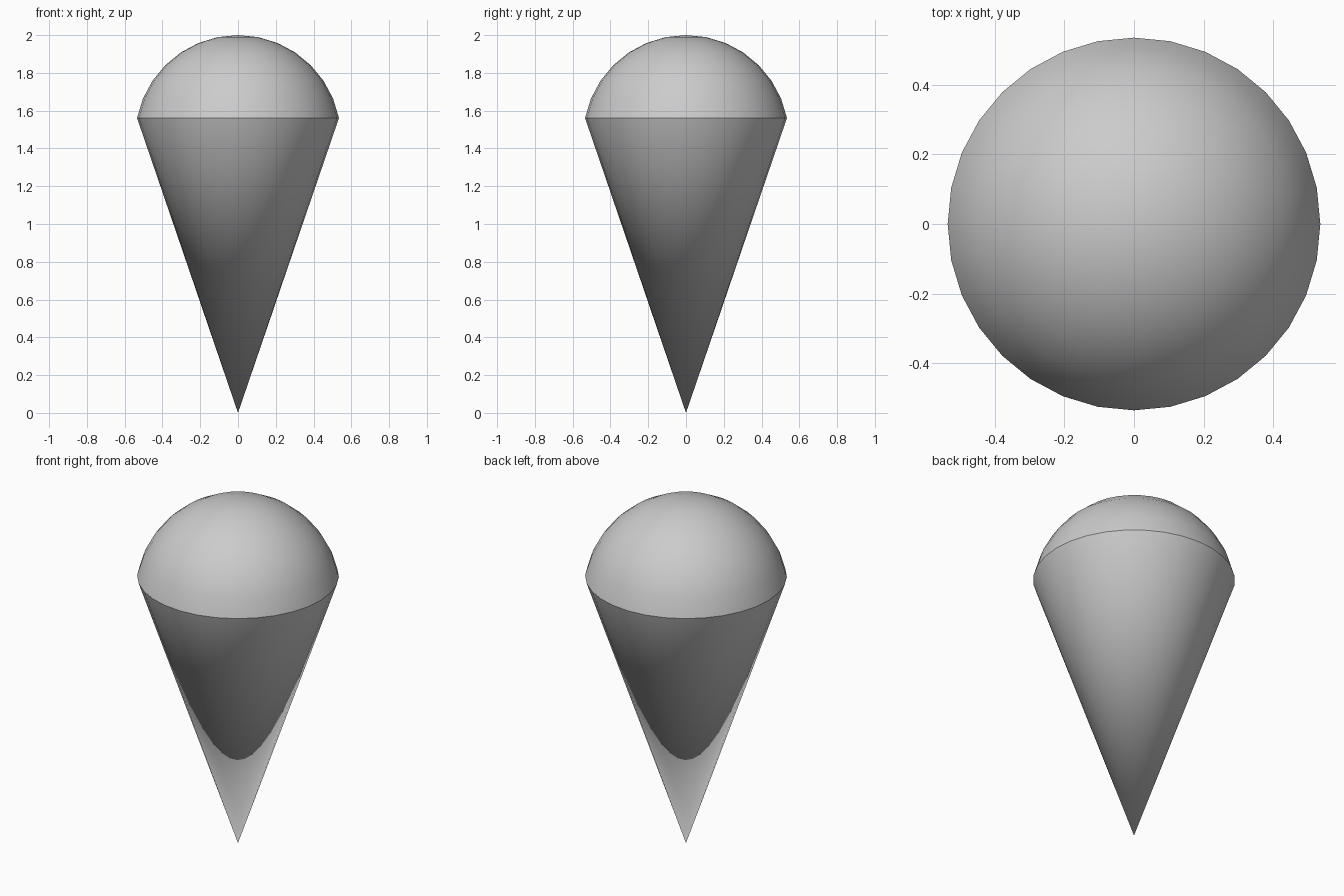
import bpy, bmesh, math
from mathutils import Matrix

if "Cube" in bpy.data.objects:
    bpy.data.objects.remove(bpy.data.objects["Cube"])

SIDES, RINGS = 32, 16
R = 0.545                        # scoop radius
CZ = 2.0 - R                     # scoop centre height
ANGLE = math.pi * 7 / RINGS      # rim falls on the 7th ring of the scoop
RIM_R, RIM_Z = R * math.sin(ANGLE), CZ + R * math.cos(ANGLE)


def finish(name, bm):
    bmesh.ops.remove_doubles(bm, verts=bm.verts, dist=1e-5)
    mesh = bpy.data.meshes.new(name)
    bm.to_mesh(mesh)
    bm.free()
    for p in mesh.polygons:
        p.use_smooth = True
    obj = bpy.data.objects.new(name, mesh)
    bpy.context.collection.objects.link(obj)


# Scoop: sphere cap cut off at the rim ring
bm = bmesh.new()
bmesh.ops.create_uvsphere(bm, u_segments=SIDES, v_segments=RINGS, radius=R,
                          matrix=Matrix.Translation((0, 0, CZ)))
below = [v for v in bm.verts if v.co.z < RIM_Z - 0.01]
bmesh.ops.delete(bm, geom=below, context='VERTS')
finish("scoop", bm)

# Cone: open at the rim, single smooth tip on the ground
bm = bmesh.new()
bmesh.ops.create_cone(bm, cap_ends=False, segments=SIDES, radius1=0, radius2=RIM_R,
                      depth=RIM_Z, matrix=Matrix.Translation((0, 0, RIM_Z / 2)))
bmesh.ops.remove_doubles(bm, verts=bm.verts, dist=1e-5)
bmesh.ops.recalc_face_normals(bm, faces=bm.faces)
if sum(f.normal.z for f in bm.faces) > 0:
    bmesh.ops.reverse_faces(bm, faces=bm.faces)
finish("cone", bm)
